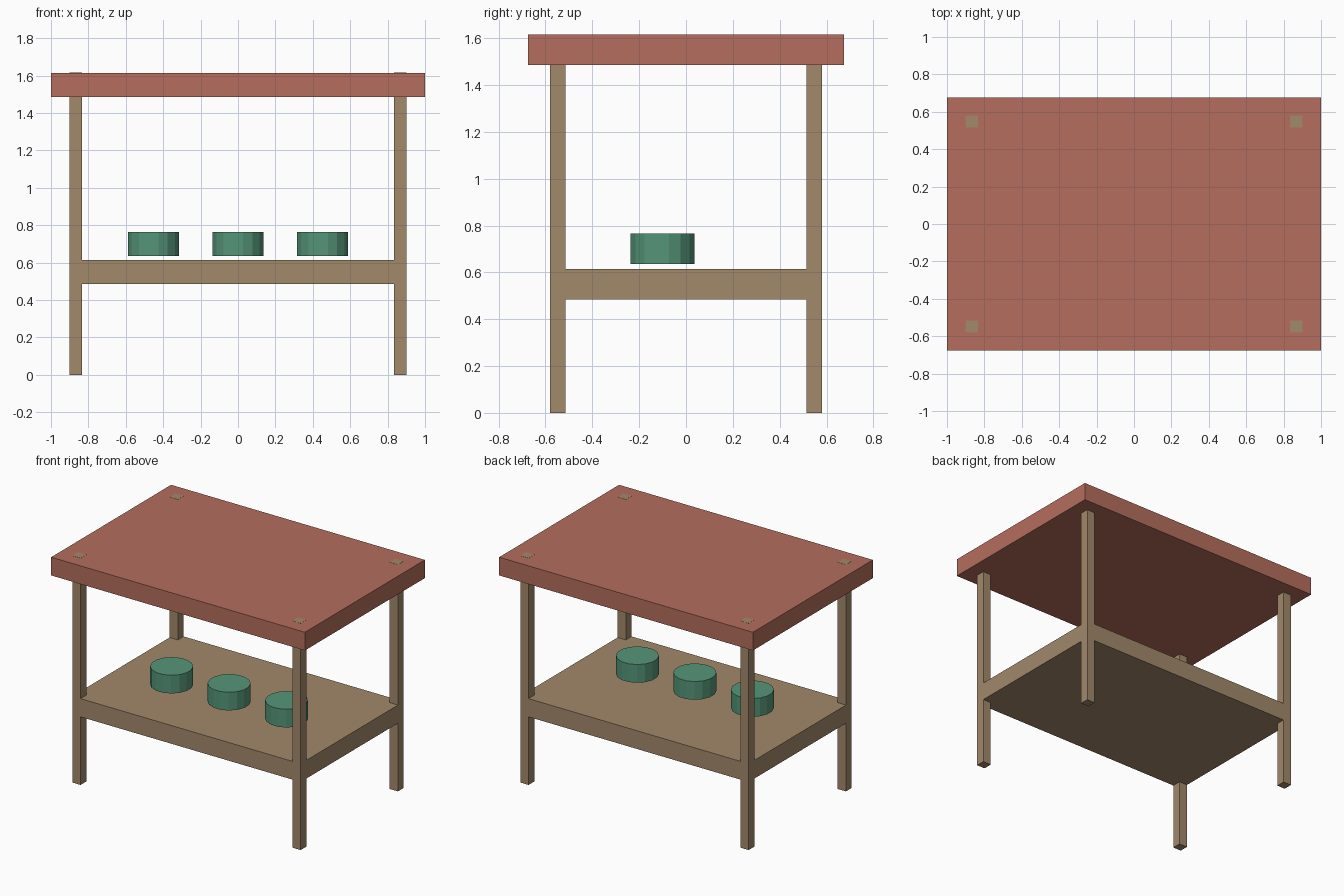
import bpy
import bmesh
import math
from mathutils import Matrix

if "Cube" in bpy.data.objects:
    bpy.data.objects.remove(bpy.data.objects["Cube"])


def material(name, rgb):
    m = bpy.data.materials.new(name)
    m.diffuse_color = (*rgb, 1.0)
    m.use_nodes = True
    m.node_tree.nodes["Principled BSDF"].inputs["Base Color"].default_value = m.diffuse_color
    return m


RED = material("terracotta red", (0.46, 0.155, 0.11))
WOOD = material("tan wood", (0.36, 0.25, 0.145))
GREEN = material("muted green", (0.092, 0.30, 0.19))


def finish(name, bm, mat):
    mesh = bpy.data.meshes.new(name)
    bm.to_mesh(mesh)
    bm.free()
    mesh.materials.append(mat)
    obj = bpy.data.objects.new(name, mesh)
    bpy.context.collection.objects.link(obj)
    return obj


def box(name, x, y, z0, z1, width, depth, mat):
    bm = bmesh.new()
    placing = Matrix.Translation((x, y, (z0 + z1) / 2)) @ Matrix.Diagonal((width, depth, z1 - z0, 1))
    bmesh.ops.create_cube(bm, size=1, matrix=placing)
    return finish(name, bm, mat)


def pot(name, x, y, z0, z1, radius, sides=16):
    # flat-sided drum, turned so a face points forward
    bm = bmesh.new()
    placing = Matrix.Translation((x, y, (z0 + z1) / 2)) @ Matrix.Rotation(math.pi / sides, 4, 'Z')
    bmesh.ops.create_cone(bm, cap_ends=True, segments=sides, radius1=radius,
                          radius2=radius, depth=z1 - z0, matrix=placing)
    return finish(name, bm, GREEN)


# Table top and lower shelf
box("table_top", 0, 0, 1.485, 1.615, 2.0, 1.35, RED)
box("lower_shelf", 0, 0, 0.485, 0.615, 1.80, 1.16, WOOD)

# Legs run through the top, their ends showing flush in its surface
for y, depth_name in ((-0.5475, "front"), (0.5475, "back")):
    for x, side_name in ((-0.8675, "left"), (0.8675, "right")):
        box(f"{depth_name}_{side_name}_leg", x, y, 0, 1.616, 0.065, 0.065, WOOD)

# Row of three pots just above the shelf
for name, x in (("left", -0.453), ("middle", 0), ("right", 0.453)):
    pot(f"{name}_pot", x, -0.10, 0.635, 0.765, 0.139)
